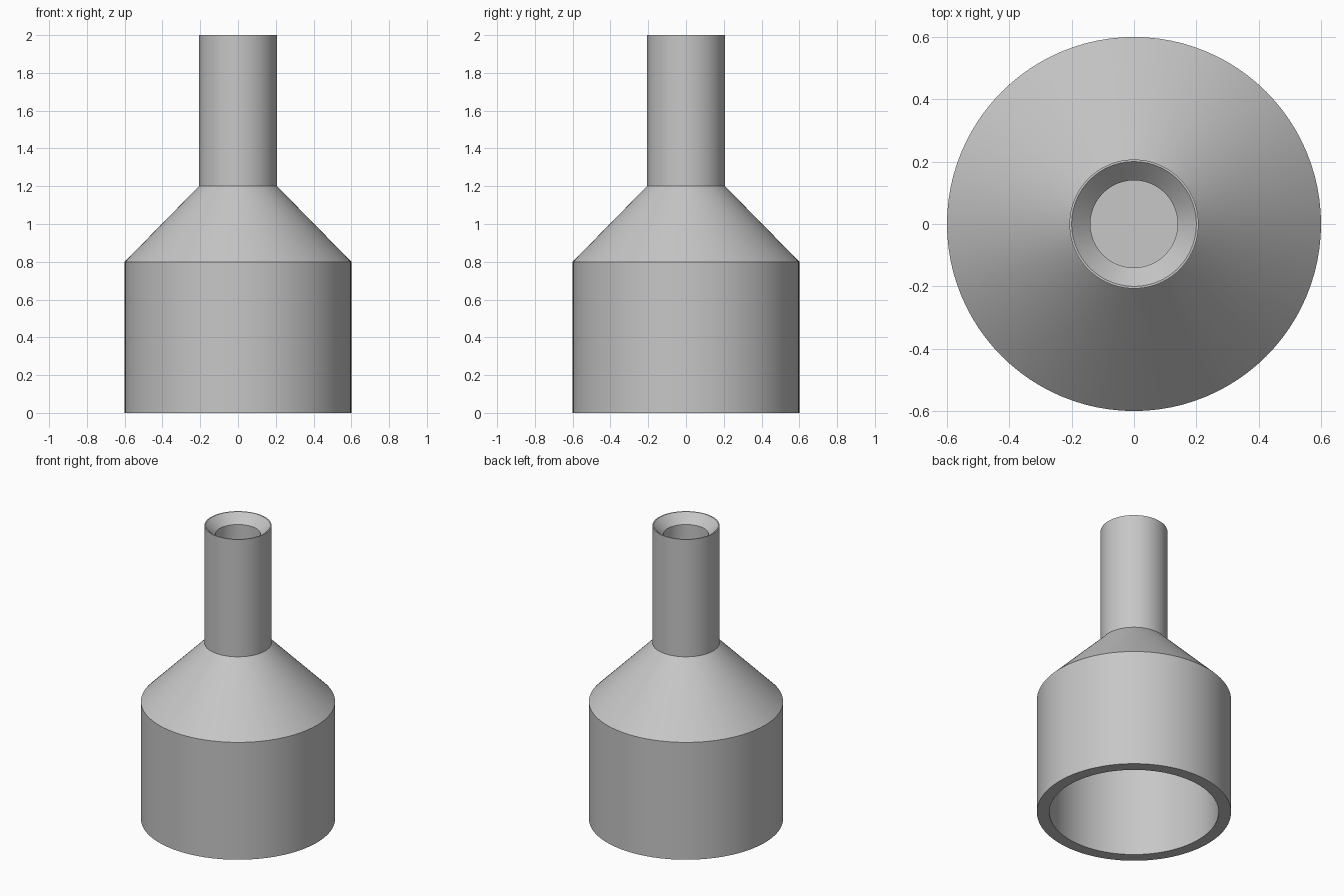
import bpy
import bmesh
import math

if "Cube" in bpy.data.objects:
    bpy.data.objects.remove(bpy.data.objects["Cube"])

SEGMENTS = 96

# Single plain grey for the whole fitting
grey = bpy.data.materials.new("light grey")
grey.diffuse_color = (0.57, 0.57, 0.57, 1.0)
grey.use_nodes = True
grey.node_tree.nodes["Principled BSDF"].inputs["Base Color"].default_value = grey.diffuse_color

# Half section (radius, height), from the socket roof round the outside
# and down into the upper bore
profile = [
    (0.0, 0.8), (0.523, 0.8), (0.523, 0.0),      # lower socket
    (0.6, 0.0), (0.6, 0.8),                      # wide body
    (0.207, 1.2), (0.207, 2.0),                  # shoulder and neck
    (0.2, 2.0), (0.14, 1.94),                    # rim and inner chamfer
    (0.14, 1.2), (0.0, 1.2),                     # upper bore and its floor
]


def lathe(name, points, material):
    """Spin a half section about the z axis into a closed solid."""
    bm = bmesh.new()
    verts = [bm.verts.new((r, 0.0, z)) for r, z in points]
    edges = [bm.edges.new(pair) for pair in zip(verts, verts[1:])]
    bmesh.ops.spin(bm, geom=verts + edges, cent=(0, 0, 0), axis=(0, 0, 1),
                   angle=math.tau, steps=SEGMENTS)
    bmesh.ops.remove_doubles(bm, verts=bm.verts, dist=1e-4)
    bmesh.ops.recalc_face_normals(bm, faces=bm.faces)
    mesh = bpy.data.meshes.new(name)
    bm.to_mesh(mesh)
    bm.free()
    mesh.materials.append(material)
    obj = bpy.data.objects.new(name, mesh)
    bpy.context.collection.objects.link(obj)
    return obj


reducer = lathe("pipe_reducer", profile, grey)

# Smooth walls with crisp edges
bpy.context.view_layer.objects.active = reducer
reducer.select_set(True)
bpy.ops.object.shade_smooth_by_angle(angle=math.radians(30))
